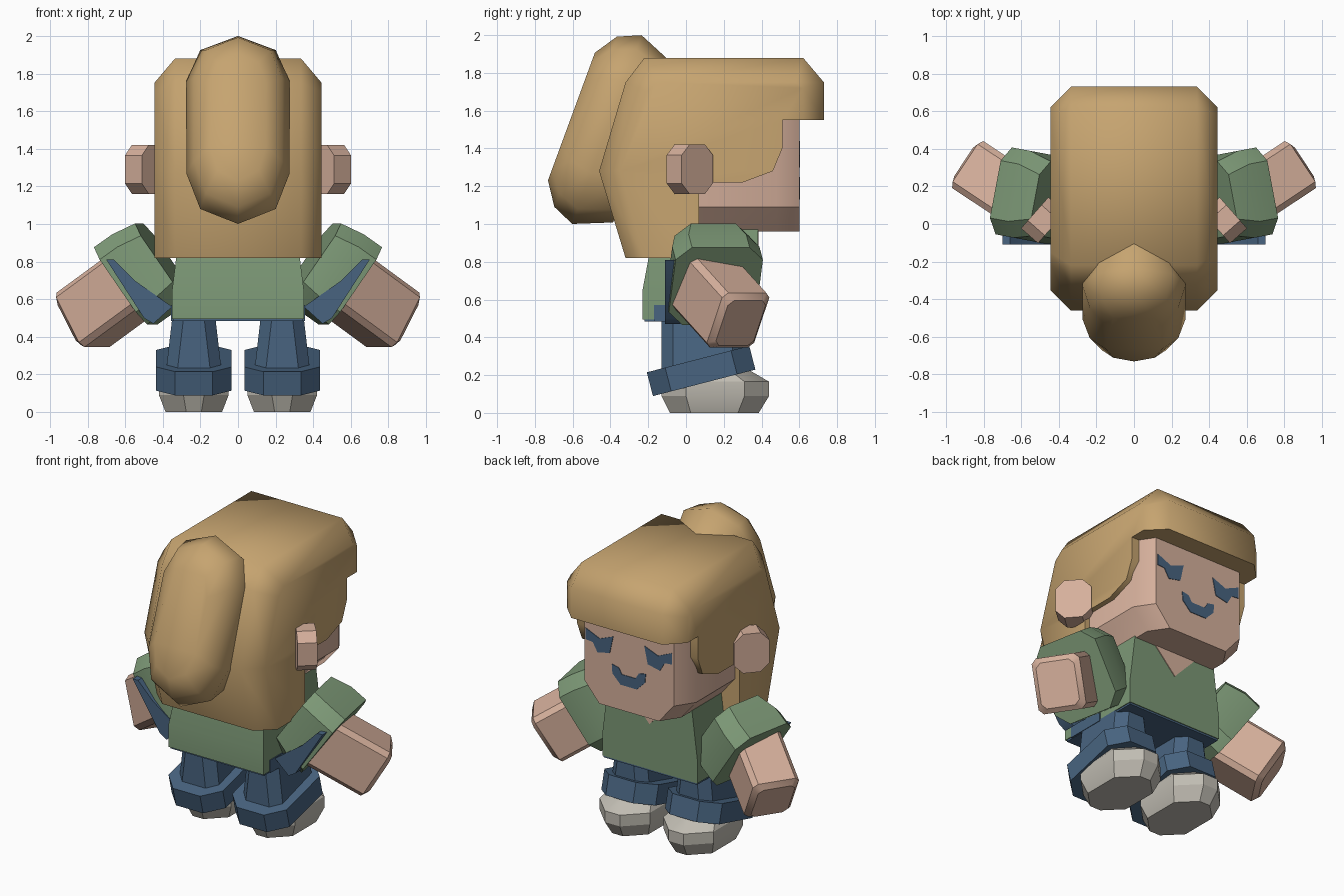
import bpy, bmesh, math
from mathutils import Vector, Matrix

if "Cube" in bpy.data.objects:
    bpy.data.objects.remove(bpy.data.objects["Cube"])


def material(name, rgb):
    m = bpy.data.materials.new(name)
    m.diffuse_color = (*rgb, 1)
    m.use_nodes = True
    m.node_tree.nodes["Principled BSDF"].inputs["Base Color"].default_value = m.diffuse_color
    return m


HAIR = material("golden hair", (0.565, 0.371, 0.162))
SKIN = material("warm skin", (0.672, 0.434, 0.332))
GREEN = material("sage green", (0.202, 0.314, 0.181))
BLUE = material("denim blue", (0.065, 0.127, 0.216))
GREY = material("shoe grey", (0.527, 0.503, 0.445))


def loft(name, rings, mat, smooth=35):
    """Skin a list of equal-length closed rings and cap both ends."""
    bm = bmesh.new()
    loops = [[bm.verts.new(p) for p in ring] for ring in rings]
    n = len(loops[0])
    for a, b in zip(loops, loops[1:]):
        for i in range(n):
            j = (i + 1) % n
            bm.faces.new((a[i], a[j], b[j], b[i]))
    bm.faces.new(loops[0][::-1])
    bm.faces.new(loops[-1])
    bmesh.ops.recalc_face_normals(bm, faces=bm.faces)
    me = bpy.data.meshes.new(name)
    bm.to_mesh(me)
    bm.free()
    me.materials.append(mat)
    me.polygons.foreach_set("use_smooth", [True] * len(me.polygons))
    me.set_sharp_from_angle(angle=math.radians(smooth))
    ob = bpy.data.objects.new(name, me)
    bpy.context.collection.objects.link(ob)
    return ob


def octagon(hx, hy, cut):
    """Rectangle with chamfered corners, as 2D points."""
    return [(hx, -hy + cut), (hx, hy - cut), (hx - cut, hy), (cut - hx, hy),
            (-hx, hy - cut), (-hx, cut - hy), (cut - hx, -hy), (hx - cut, -hy)]


def tube(name, centre, axis, sections, mat, side, smooth=35):
    """Chamfered box along an axis; sections are (distance, half width, half height, cut)."""
    d = Vector(axis).normalized()
    u = Vector((-d.y, d.x, 0)).normalized()
    v = d.cross(u)
    rings = []
    for t, hu, hv, cut in sections:
        ring = [Vector(centre) + d * t + u * a + v * b for a, b in octagon(hu, hv, cut)]
        rings.append([(p.x * side, p.y, p.z) for p in ring])
    return loft(name, rings, mat, smooth)


def plate(name, points, y0, y1, mat, side=1):
    """Flat shape in the xz plane with a small depth."""
    return loft(name, [[(x * side, y, z) for x, z in points] for y in (y0, y1)], mat)


# Head: cross-sections along y, narrowing to the flat face
def head_ring(y, w):
    pts = [(-w, 1.62), (-w, 1.09), (-w + 0.11, 0.96), (w - 0.11, 0.96), (w, 1.09), (w, 1.62)]
    return [(x, y, z) for x, z in pts]


loft("head", [head_ring(-0.2, 0.41), head_ring(0.48, 0.41), head_ring(0.6, 0.33)], SKIN)

# Hair: side profile with fringe, chamfered towards both sides
inner = [(-0.32, 0.82), (0.07, 0.82), (0.07, 1.22), (0.30, 1.22), (0.46, 1.28), (0.51, 1.40),
         (0.51, 1.55), (0.73, 1.55), (0.73, 1.75), (0.62, 1.88), (-0.22, 1.88), (-0.32, 1.75),
         (-0.46, 1.28)]
outer = inner[:7] + [(0.62, 1.55), (0.62, 1.72), (0.58, 1.75), (-0.15, 1.75), (-0.21, 1.70),
                     (-0.35, 1.28)]
outer[0] = (-0.22, 0.82)
loft("hair", [[(x, y, z) for y, z in prof] for x, prof in
              ((-0.445, outer), (-0.335, inner), (0.335, inner), (0.445, outer))], HAIR, 50)

# Ponytail: tilted rounded slab
outline = [(0, 1), (0.73, 0.85), (1, 0.52), (1, -0.46), (0.73, -0.84), (0, -1),
           (-0.73, -0.84), (-1, -0.46), (-1, 0.52), (-0.73, 0.85)]
along, out = Vector((0, 0.345, 0.939)), Vector((0, -0.939, 0.345))
loft("ponytail", [[Vector((x * w, 0, 0)) + along * (1.263 + u * h) + out * n for x, u in outline]
                  for n, h, w in ((0.71, 0.45, 0.23), (0.91, 0.532, 0.275),
                                  (1.03, 0.48, 0.235), (1.11, 0.36, 0.15))], HAIR, 50)

# Mouth
plate("mouth", [(-0.125, 1.25), (-0.075, 1.24), (-0.05, 1.20), (0.05, 1.20), (0.075, 1.24),
                (0.125, 1.25), (0.12, 1.19), (0.06, 1.13), (-0.06, 1.13), (-0.12, 1.19)],
      0.598, 0.604, BLUE)


# Shirt body, neckline and hips
def box_ring(z, hx, y0, y1):
    return [(-hx, y0, z), (hx, y0, z), (hx, y1, z), (-hx, y1, z)]


loft("shirt", [box_ring(0.495, 0.35, -0.23, 0.38), box_ring(0.65, 0.35, -0.23, 0.38),
               box_ring(0.97, 0.31, -0.17, 0.38)], GREEN)
plate("neckline", [(-0.16, 0.968), (0, 0.80), (0.16, 0.968)], 0.378, 0.385, SKIN)
loft("waist", [box_ring(0.483, 0.345, -0.22, 0.375), box_ring(0.52, 0.345, -0.22, 0.375)], BLUE)
loft("hips", [box_ring(0.485, 0.355, -0.17, 0.1), box_ring(0.57, 0.355, -0.17, 0.1)], BLUE)

for side, label in ((1, "right"), (-1, "left")):
    # Eye
    plate(label + "_eye", [(0.318, 1.44), (0.215, 1.395), (0.115, 1.435), (0.14, 1.32),
                           (0.23, 1.30), (0.265, 1.36), (0.318, 1.365)], 0.598, 0.604, BLUE, side)

    # Ear: octagonal plate flaring backwards
    tube(label + "_ear", (0.483, 0.02, 1.29), (0.75, 0.66, 0),
         [(-0.06, 0.11, 0.13, 0.055), (0.06, 0.11, 0.13, 0.055)], SKIN, side)

    # Sleeve and its blue lining panel
    tube(label + "_sleeve", (0.5, 0.14, 0.74), (0.8, 0.15, -0.57),
         [(-0.13, 0.2, 0.23, 0.08), (0.0, 0.235, 0.25, 0.08), (0.12, 0.235, 0.25, 0.08)],
         GREEN, side, 25)
    plate(label + "_sleeve_lining", [(0.35, 0.56), (0.45, 0.47), (0.50, 0.50), (0.70, 0.81),
                                     (0.66, 0.81), (0.55, 0.70)], -0.11, -0.03, BLUE, side)

    # Arm
    tube(label + "_arm", (0.845, 0.29, 0.475), (0.71, 0.47, -0.52),
         [(-0.45, 0.15, 0.17, 0.03), (-0.03, 0.15, 0.17, 0.03), (0.0, 0.12, 0.14, 0.03)],
         SKIN, side)

    # Trouser leg
    def leg_ring(z, hx, hy, cy, cut):
        return [(side * (0.235 + x), cy + y, z) for x, y in octagon(hx, hy, cut)]

    loft(label + "_leg", [leg_ring(0.2, 0.15, 0.22, 0.09, 0.06),
                          leg_ring(0.54, 0.11, 0.215, 0.085, 0.06)], BLUE)

    # Turned-up cuff, tilted up towards the toes
    tilt = Matrix.Rotation(math.radians(14.5), 3, 'X')
    cuff = []
    for h in (-0.065, 0.065):
        ring = [tilt @ Vector((x, y, h)) for x, y in octagon(0.2, 0.28, 0.1)]
        cuff.append([(side * (0.235 + p.x), 0.08 + p.y, 0.222 + p.z) for p in ring])
    loft(label + "_cuff", cuff, BLUE)

    # Shoe
    loft(label + "_shoe", [leg_ring(0.0, 0.15, 0.235, 0.15, 0.11),
                           leg_ring(0.09, 0.185, 0.285, 0.155, 0.13),
                           leg_ring(0.165, 0.185, 0.285, 0.155, 0.13),
                           leg_ring(0.235, 0.14, 0.20, 0.12, 0.10)], GREY, 25)
